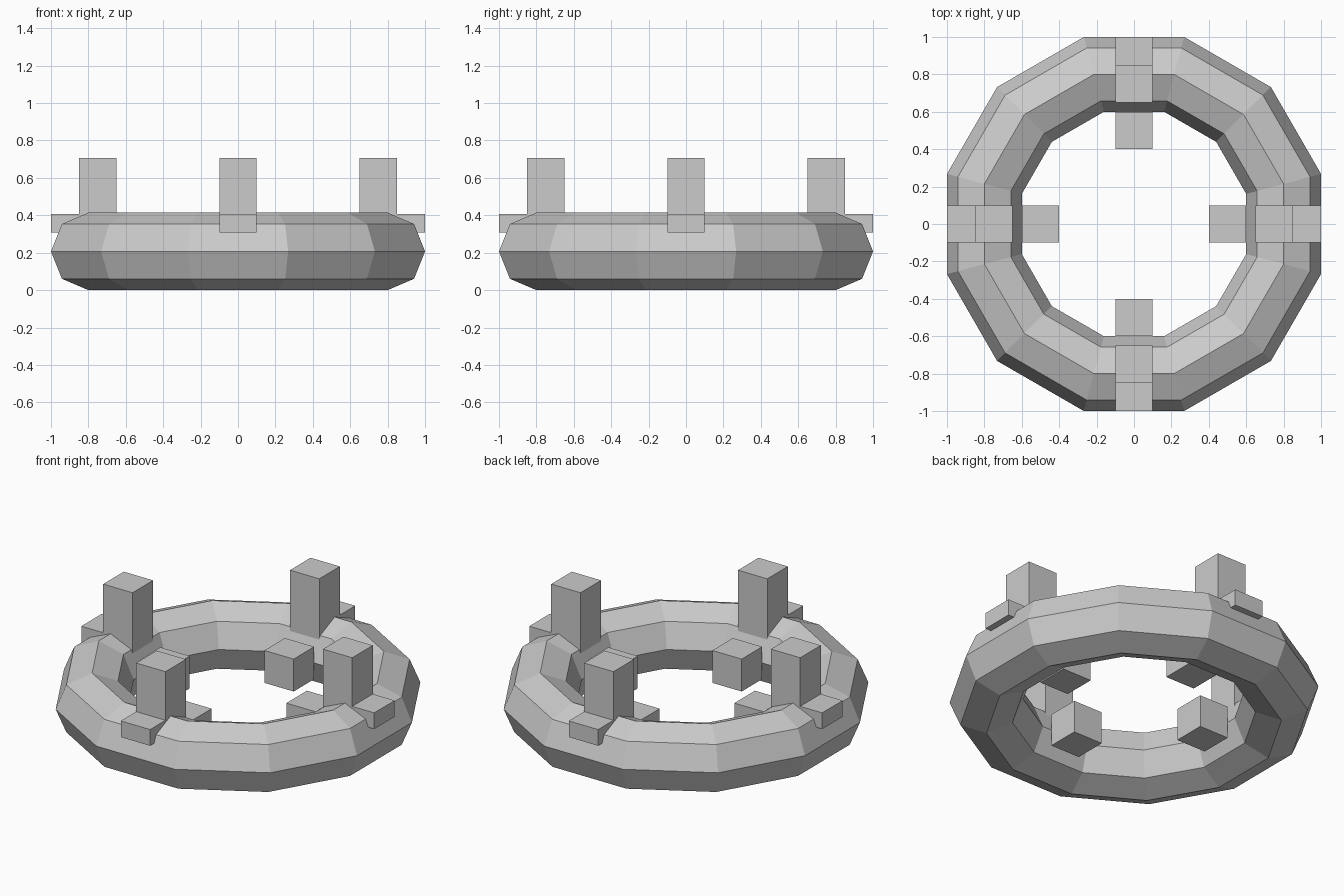
import bpy
from math import cos, sin, radians

cube = bpy.data.objects.get("Cube")
if cube:
    bpy.data.objects.remove(cube, do_unlink=True)

grey = bpy.data.materials.new("light_grey")
grey.use_nodes = True
grey.diffuse_color = (0.6, 0.6, 0.6, 1)
grey.node_tree.nodes["Principled BSDF"].inputs["Base Color"].default_value = (0.6, 0.6, 0.6, 1)


def finish(name):
    obj = bpy.context.object
    obj.name = name
    obj.data.materials.append(grey)
    return obj


# Faceted ring, turned so that flat sides face the four axes
half_step = radians(15)
tube = 0.2 / cos(half_step)
bpy.ops.mesh.primitive_torus_add(
    major_segments=12, minor_segments=8,
    major_radius=0.8 / cos(half_step), minor_radius=tube,
    location=(0, 0, tube), rotation=(0, 0, half_step))
finish("ring")


def block(name, angle, inner, outer, bottom, top):
    """Box 0.2 wide, running outwards along the given direction."""
    r = (inner + outer) / 2
    bpy.ops.mesh.primitive_cube_add(
        size=1, location=(r * cos(angle), r * sin(angle), (bottom + top) / 2),
        rotation=(0, 0, angle))
    bpy.context.object.scale = (outer - inner, 0.2, top - bottom)
    finish(name)


# Tower, outer ledge and inner cube on each of the four sides
for side, degrees in (("left", 0), ("back", 90), ("right", 180), ("front", 270)):
    a = radians(degrees)
    block(side + "_tower", a, 0.65, 0.85, 0.307, 0.707)
    block(side + "_outer_ledge", a, 0.8, 1.0, 0.307, 0.407)
    block(side + "_inner_cube", a, 0.4, 0.6, 0.107, 0.307)
